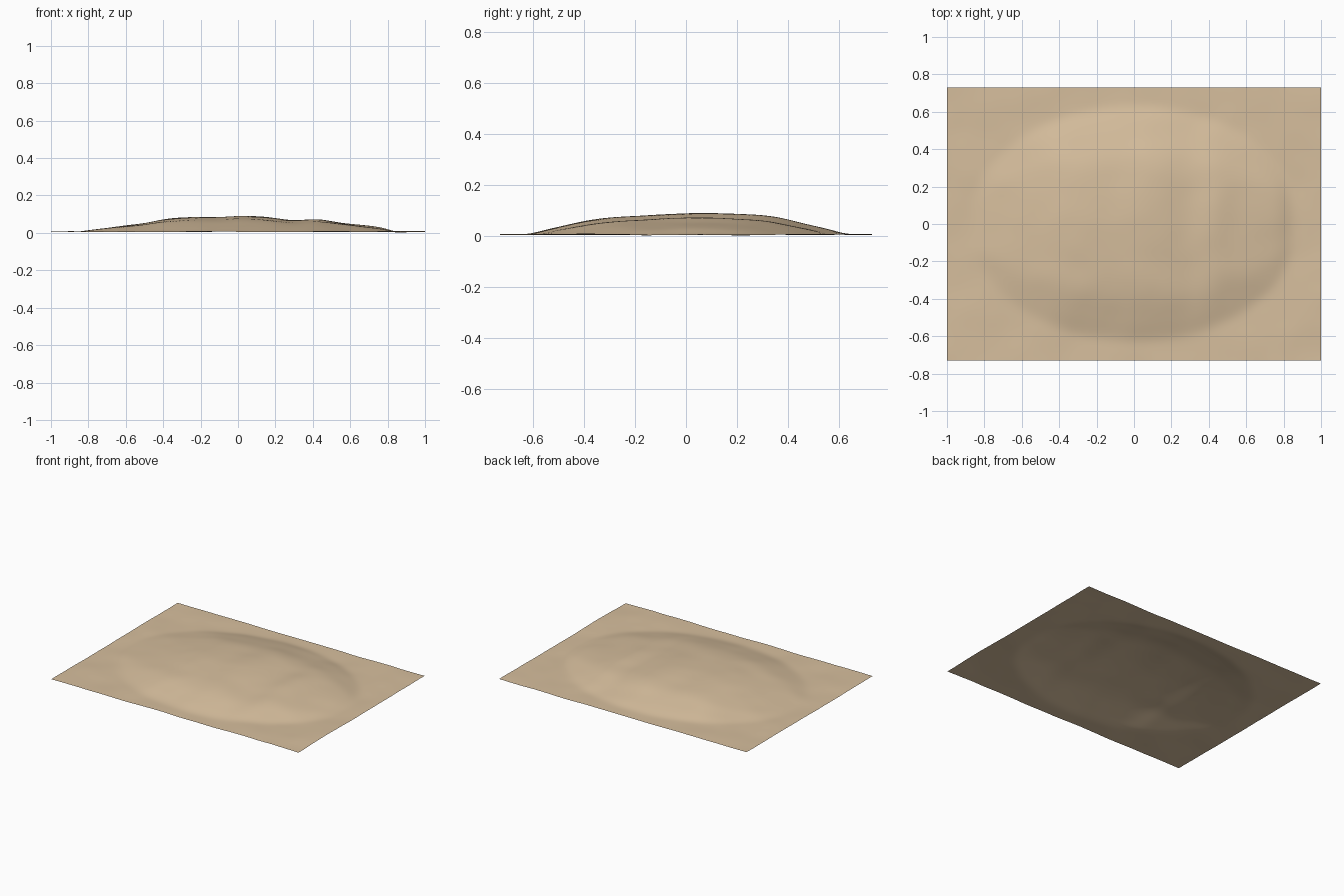
import bpy, bmesh, math
from mathutils import noise, Vector

if "Cube" in bpy.data.objects:
    bpy.data.objects.remove(bpy.data.objects["Cube"])

# Mound height along x (crest line) and falloff across y
CREST = [(-1, 0), (-.87, 0), (-.8, .009), (-.65, .028), (-.5, .048), (-.4, .067), (-.3, .076),
         (-.1, .078), (.05, .084), (.15, .079), (.3, .062), (.43, .065), (.55, .049),
         (.7, .033), (.77, .023), (.86, 0), (1, 0)]
FALLOFF = [(-1.1, 0), (-1, 0), (-.82, .33), (-.58, .72), (-.33, .87), (0, 1), (.33, .95),
           (.55, .82), (.75, .48), (.9, .2), (1, 0), (1.1, 0)]


def curve(points, t):
    """Smooth (Catmull-Rom style) interpolation through profile points."""
    if t <= points[0][0] or t >= points[-1][0]:
        return 0.0
    i = max(k for k, p in enumerate(points) if p[0] <= t)

    def slope(k):
        a, b = points[max(k - 1, 0)], points[min(k + 1, len(points) - 1)]
        return (b[1] - a[1]) / (b[0] - a[0])
    (x0, y0), (x1, y1) = points[i], points[i + 1]
    d = x1 - x0
    s = (t - x0) / d
    return ((2*s**3 - 3*s*s + 1) * y0 + (s**3 - 2*s*s + s) * d * slope(i)
            + (3*s*s - 2*s**3) * y1 + (s**3 - s*s) * d * slope(i + 1))


def height(x, y):
    half = 0.635 * math.sqrt(max(1 - (x / .88) ** 2, 0.0004))
    mound = max(curve(CREST, x) * curve(FALLOFF, y / half), 0)
    ripple = noise.noise(Vector((x * 4, y * 4, 3.7))) * .0045
    ripple += noise.noise(Vector((x * 8, y * 8, 9.1))) * .0015
    return .011 + mound + ripple


# Sand sheet
bm = bmesh.new()
bmesh.ops.create_grid(bm, x_segments=120, y_segments=88, size=1)
for v in bm.verts:
    v.co.y *= .73
    v.co.z = height(v.co.x, v.co.y)
# Soften the mound foot
for _ in range(6):
    inner = [v for v in bm.verts if not v.is_boundary]
    bmesh.ops.smooth_vert(bm, verts=inner, factor=.5, use_axis_z=True)
low = min(v.co.z for v in bm.verts)
for v in bm.verts:
    v.co.z -= low - .003
for f in bm.faces:
    f.smooth = True
mesh = bpy.data.meshes.new("sand_mound")
bm.to_mesh(mesh)
bm.free()
sand = bpy.data.objects.new("sand_mound", mesh)
bpy.context.collection.objects.link(sand)

# Sand colour
mat = bpy.data.materials.new("sand")
mat.diffuse_color = (.68, .52, .34, 1)
mat.use_nodes = True
mat.node_tree.nodes["Principled BSDF"].inputs["Base Color"].default_value = mat.diffuse_color
mesh.materials.append(mat)
